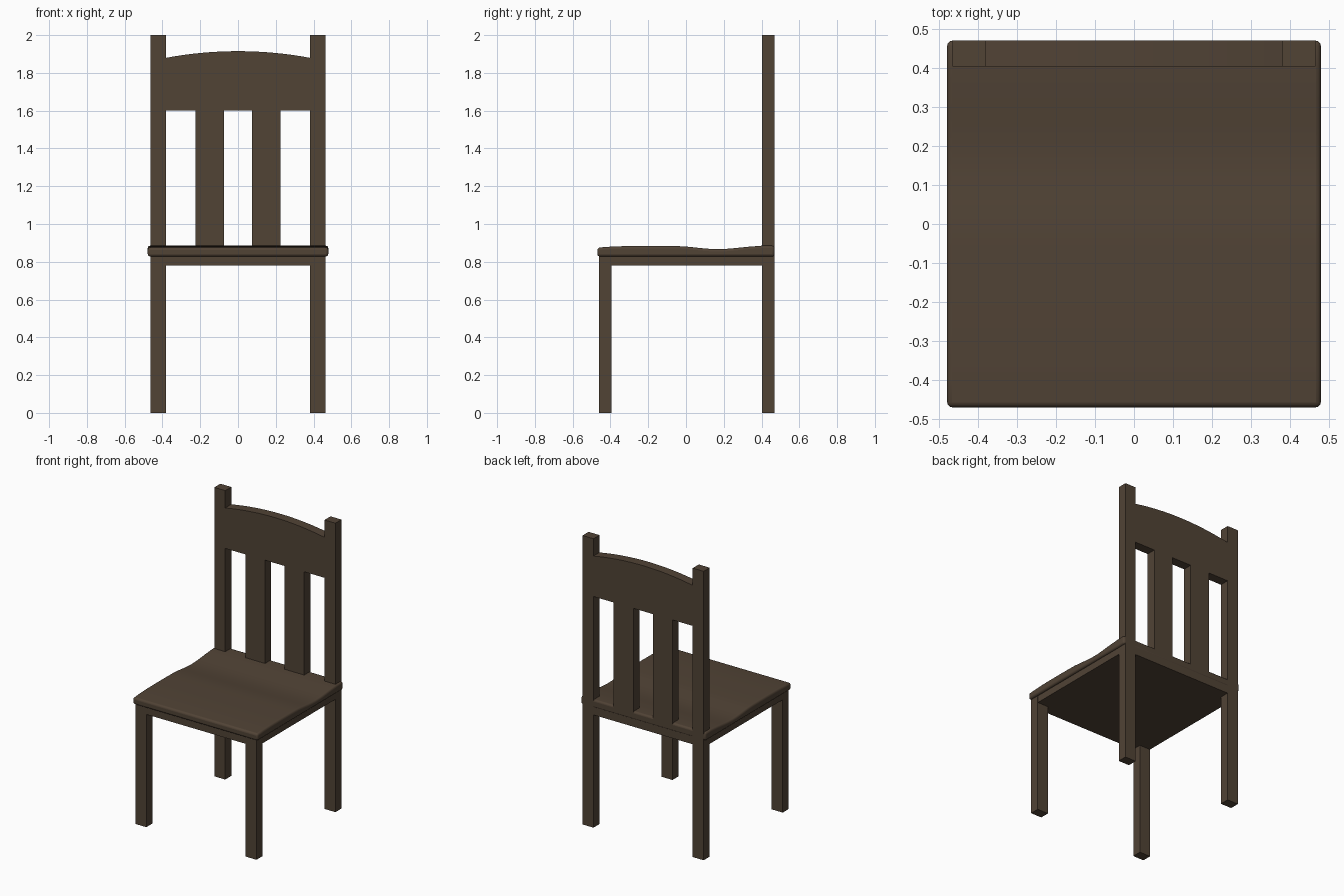
import bpy
import bmesh
import math

if "Cube" in bpy.data.objects:
    bpy.data.objects.remove(bpy.data.objects["Cube"])

wood = bpy.data.materials.new("dark brown wood")
wood.diffuse_color = (0.082, 0.056, 0.036, 1.0)
wood.use_nodes = True
wood.node_tree.nodes["Principled BSDF"].inputs["Base Color"].default_value = wood.diffuse_color


def prism(name, pts, axis, lo, hi):
    """Extrude a 2D outline along x (outline y,z) or y (outline x,z)."""
    bm = bmesh.new()

    def co(p, t):
        return (t, p[0], p[1]) if axis == "x" else (p[0], t, p[1])

    a = [bm.verts.new(co(p, lo)) for p in pts]
    b = [bm.verts.new(co(p, hi)) for p in pts]
    n = len(pts)
    bm.faces.new(a)
    bm.faces.new(b[::-1])
    for i in range(n):
        j = (i + 1) % n
        bm.faces.new((a[j], a[i], b[i], b[j]))
    bmesh.ops.recalc_face_normals(bm, faces=bm.faces)
    me = bpy.data.meshes.new(name)
    bm.to_mesh(me)
    bm.free()
    me.materials.append(wood)
    ob = bpy.data.objects.new(name, me)
    bpy.context.collection.objects.link(ob)
    return ob


def box(name, x0, x1, y0, y1, z0, z1):
    return prism(name, [(x0, z0), (x1, z0), (x1, z1), (x0, z1)], "y", y0, y1)


BACK0, BACK1 = 0.403, 0.469   # depth of the chair back

# Legs, back posts and slats, on both sides
for side, s in (("left", -1), ("right", 1)):
    def pair(name, a, b, *rest):
        x0, x1 = sorted((s * a, s * b))
        return box(f"{side}_{name}", x0, x1, *rest)
    pair("front_leg", 0.38, 0.464, -0.46, -0.395, 0.0, 0.83)
    pair("back_post", 0.38, 0.464, BACK0, BACK1, 0.0, 2.0)
    pair("back_slat", 0.075, 0.225, BACK0, BACK1, 0.86, 1.6)

# Solid apron under the seat
box("apron", -0.463, 0.463, -0.459, 0.468, 0.78, 0.835)

# Top rail with an arched upper edge
arch = [(0.38 - 0.76 * i / 16, 1.88 + 0.035 * (1 - (1 - i / 8) ** 2))
        for i in range(17)]
prism("top_rail", [(-0.38, 1.6), (0.38, 1.6)] + arch, "y", BACK0, BACK1)

# Seat with a shallow dip towards the back
top = [(0.469, 0.885), (0.40, 0.885)]
for i in range(1, 13):
    t = i / 12
    y = 0.40 - 0.46 * t
    top.append((y, 0.883 - 0.016 * math.sin(math.pi * t) ** 2))
top += [(-0.20, 0.884), (-0.32, 0.883), (-0.40, 0.880), (-0.469, 0.875)]
seat = prism("seat", [(-0.469, 0.828), (0.469, 0.828)] + top,
             "x", -0.478, 0.478)
bev = seat.modifiers.new("rounded edges", "BEVEL")
bev.width = 0.013
bev.segments = 3
bev.limit_method = "ANGLE"
bev.angle_limit = math.radians(40)
bpy.context.view_layer.objects.active = seat
seat.select_set(True)
bpy.ops.object.shade_smooth_by_angle(angle=math.radians(35))
